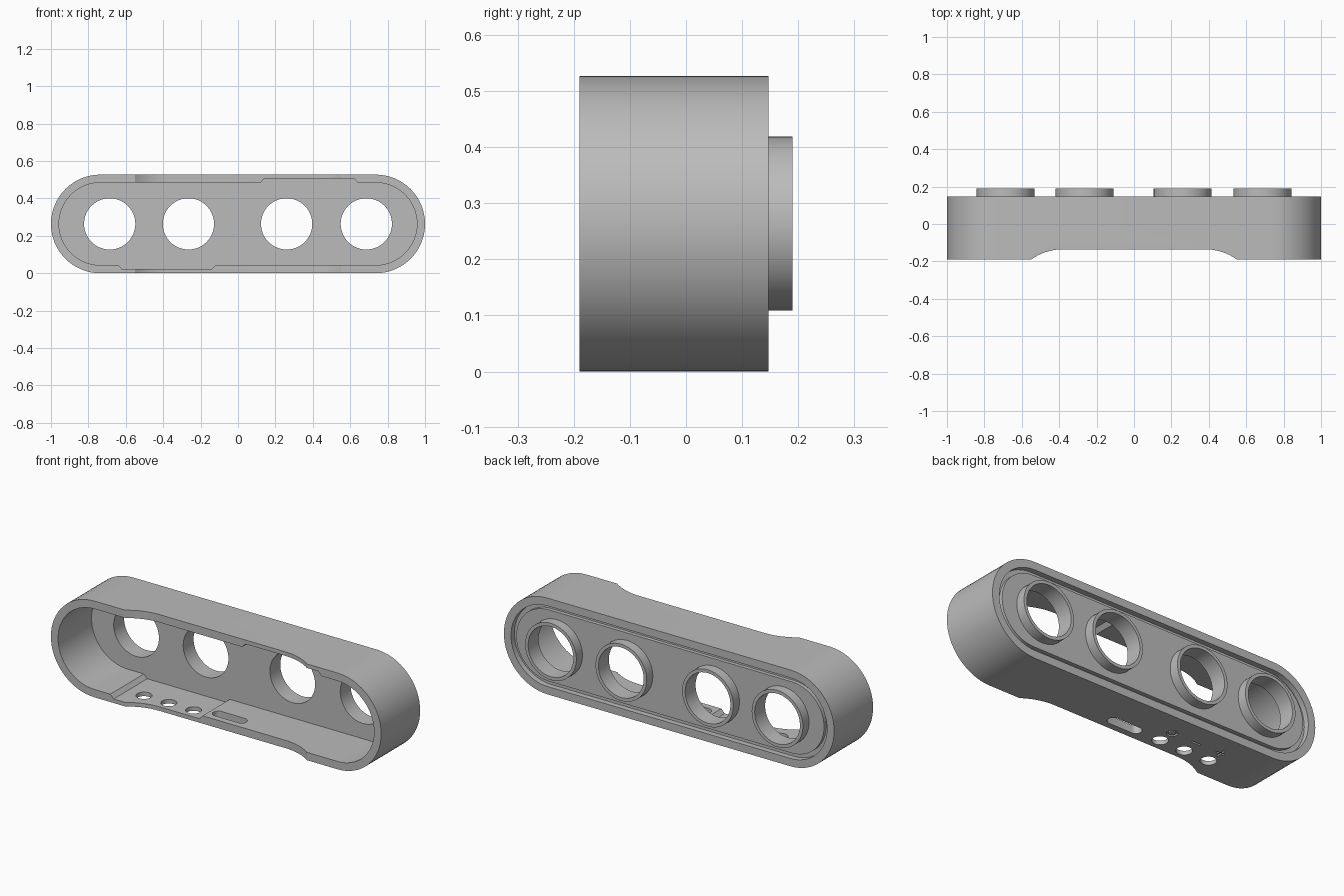
import bpy, bmesh
from math import sin, cos, pi, radians, asin
from mathutils import Vector

if "Cube" in bpy.data.objects:
    bpy.data.objects.remove(bpy.data.objects["Cube"])

HEIGHT, MID = 0.527, 0.2635
FRONT, BACK, TIP = -0.19, 0.147, 0.19
WALL, FLOOR = 0.043, 0.137
HOLES = (-0.686, -0.265, 0.26, 0.686)

grey = bpy.data.materials.new("warm_grey_plastic")
grey.use_nodes = True
grey.diffuse_color = (0.5, 0.5, 0.5, 1)
grey.node_tree.nodes["Principled BSDF"].inputs["Base Color"].default_value = (0.5, 0.5, 0.5, 1)


def prism(name, outline, low, high, axis):
    """Extrude a closed outline along y (outline in x, z) or z (outline in x, y)."""
    bm = bmesh.new()
    place = (lambda a, b: (a, low, b)) if axis == "y" else (lambda a, b: (a, b, low))
    face = bm.faces.new([bm.verts.new(place(a, b)) for a, b in outline])
    grown = bmesh.ops.extrude_face_region(bm, geom=[face])["geom"]
    step = Vector((0, high - low, 0)) if axis == "y" else Vector((0, 0, high - low))
    bmesh.ops.translate(bm, vec=step, verts=[v for v in grown if isinstance(v, bmesh.types.BMVert)])
    bmesh.ops.recalc_face_normals(bm, faces=bm.faces)
    mesh = bpy.data.meshes.new(name)
    bm.to_mesh(mesh)
    bm.free()
    mesh.materials.append(grey)
    obj = bpy.data.objects.new(name, mesh)
    bpy.context.collection.objects.link(obj)
    return obj


def slot(half_length, radius, cx=0, cy=0, steps=32):
    """Rounded slot outline; a circle when half_length equals radius."""
    reach = half_length - radius
    if reach < 1e-6:
        return [(cx + radius * cos(pi * i / steps), cy + radius * sin(pi * i / steps))
                for i in range(2 * steps)]
    points = []
    for side in (1, -1):
        for i in range(steps + 1):
            a = -pi / 2 + pi * i / steps
            points.append((cx + side * (reach + radius * cos(a)), cy + side * radius * sin(a)))
    return points


def circle(radius, cx, cy, steps=32):
    return slot(radius, radius, cx, cy, steps)


def cut(target, cutter, operation="DIFFERENCE"):
    cutter.hide_render = True
    mod = target.modifiers.new("cut", "BOOLEAN")
    mod.operation, mod.solver, mod.object = operation, "EXACT", cutter
    bpy.ops.object.select_all(action="DESELECT")
    bpy.context.view_layer.objects.active = target
    target.select_set(True)
    bpy.ops.object.modifier_apply(modifier=mod.name)
    bpy.data.objects.remove(cutter)


def inset(d):
    return slot(1 - d, MID - d, 0, MID)


# Shell with an open front and a shallow well in the back
shell = prism("housing_shell", inset(0), FRONT, BACK, "y")
cut(shell, prism("cavity_cutter", inset(WALL), -0.3, 0.1, "y"))
cut(shell, prism("well_cutter", inset(WALL), 0.117, 0.3, "y"))

# Thinned wall pockets, one below and one above, turned half a circle
pocket = [(-0.66, 0.064), (-0.62, 0.022), (-0.14, 0.022), (-0.1, 0.064)]
cut(shell, prism("lower_pocket_cutter", pocket, -0.3, 0.1, "y"))
cut(shell, prism("upper_pocket_cutter", [(-x, HEIGHT - z) for x, z in pocket], -0.3, 0.1, "y"))

# Curved relief across the front edge
R, END = 0.29, -0.135
sweep = asin(0.21 / R)
arc = [(0.38 + R * sin(sweep * i / 10), END - R * (1 - cos(sweep * i / 10))) for i in range(11)]
relief = arc + [(-x, y) for x, y in reversed(arc)]
cut(shell, prism("front_relief_cutter", relief, -0.1, 0.7, "z"))

# Button holes and connector slot in the underside
BUTTONS = (-0.52, -0.37, -0.22)
for x in BUTTONS:
    cut(shell, prism("button_cutter", circle(0.04, x, -0.07, 16), -0.1, 0.1, "z"))
cut(shell, prism("connector_cutter", slot(0.1, 0.03, 0, -0.07, 12), -0.1, 0.1, "z"))

# Engraved marks beside the buttons: cross, bar and ring
def bar(cx, w, h):
    return [(cx - w, 0.02 - h), (cx + w, 0.02 - h), (cx + w, 0.02 + h), (cx - w, 0.02 + h)]


cut(shell, prism("cross_cutter", bar(BUTTONS[0], 0.028, 0.005), -0.1, 0.008, "z"))
cut(shell, prism("cross_cutter", bar(BUTTONS[0], 0.005, 0.028), -0.1, 0.008, "z"))
cut(shell, prism("bar_cutter", bar(BUTTONS[1], 0.028, 0.005), -0.1, 0.008, "z"))
ring_mark = prism("ring_cutter", circle(0.028, BUTTONS[2], 0.02, 16), -0.1, 0.008, "z")
cut(ring_mark, prism("ring_core", circle(0.018, BUTTONS[2], 0.02, 16), -0.2, 0.1, "z"))
cut(shell, ring_mark)

# Raised rear plate, leaving a narrow groove inside the rim
plate = prism("rear_plate", inset(WALL + 0.025), 0.117, FLOOR, "y")

# Four round openings, each with a collar standing out of the back
parts = [shell, plate]
for number, x in enumerate(HOLES, 1):
    collar = prism(f"collar_{number}", circle(0.155, x, MID), FLOOR, TIP, "y")
    for part in (shell, plate, collar):
        cut(part, prism("opening_cutter", circle(0.137, x, MID), 0.05, 0.3, "y"))
    parts.append(collar)

# Smooth the curved walls, keep edges crisp
bpy.ops.object.select_all(action="DESELECT")
for part in parts:
    part.select_set(True)
bpy.context.view_layer.objects.active = shell
bpy.ops.object.shade_smooth_by_angle(angle=radians(30))
